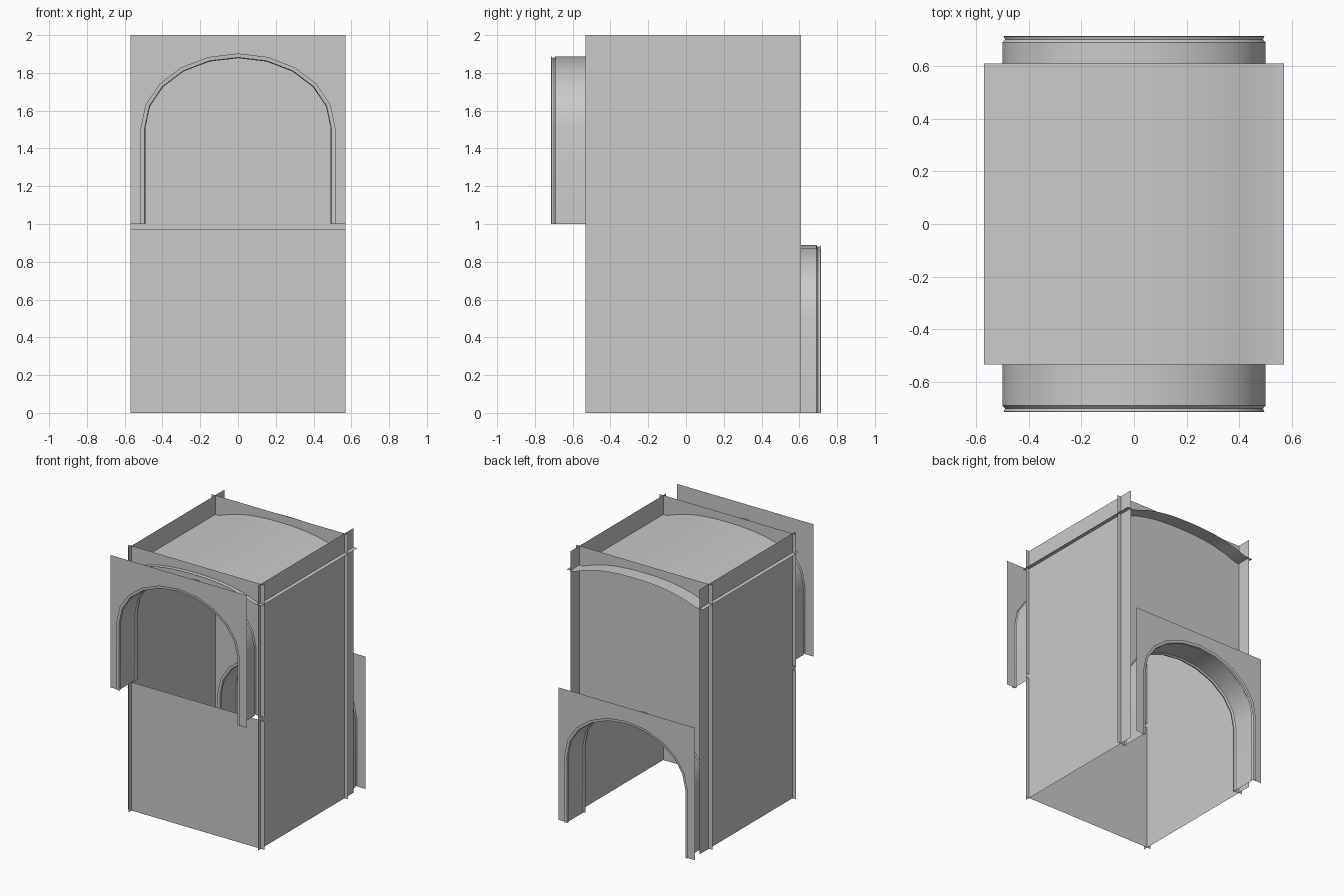
import bpy, bmesh, math

cube = bpy.data.objects.get("Cube")
if cube:
    bpy.data.objects.remove(cube, do_unlink=True)

# Single plain grey for every surface
COLOUR = (0.59, 0.59, 0.59, 1)
grey = bpy.data.materials.new("plain_grey")
grey.use_nodes = True
grey.diffuse_color = COLOUR
grey.node_tree.nodes["Principled BSDF"].inputs["Base Color"].default_value = COLOUR

HALF = 0.57                # half width of the front and back sheets
SIDE = 0.54                # side wall planes
ENDS = (-0.533, 0.61)      # side walls and ceiling run past the end walls
END_WALL = 0.5             # front and back wall planes
PLATE = 0.705              # outer door plates
ARCH_STEPS = 10


def make(name, loops, smooth=False):
    """One n-gon from a single loop, or a strip of quads bridging several."""
    bm = bmesh.new()
    rows = [[bm.verts.new(p) for p in loop] for loop in loops]
    if len(rows) == 1:
        bm.faces.new(rows[0])
    for a, b in zip(rows, rows[1:]):
        for i in range(len(a) - 1):
            bm.faces.new((a[i], a[i + 1], b[i + 1], b[i]))
    mesh = bpy.data.meshes.new(name)
    bm.to_mesh(mesh)
    bm.free()
    mesh.materials.append(grey)
    obj = bpy.data.objects.new(name, mesh)
    bpy.context.collection.objects.link(obj)
    if smooth:
        bpy.ops.object.select_all(action='DESELECT')
        obj.select_set(True)
        bpy.context.view_layer.objects.active = obj
        bpy.ops.object.shade_smooth_by_angle(angle=math.radians(30))


def arch(half, base, y):
    """Door outline: straight jambs below a half ellipse."""
    spring, rise = base + 0.51, half - 0.122
    pts = [(-half, y, base)]
    for i in range(ARCH_STEPS + 1):
        t = math.pi * (1 - i / ARCH_STEPS)
        pts.append((half * math.cos(t), y, spring + rise * math.sin(t)))
    return pts + [(half, y, base)]


def panel(name, y, low, high):
    make(name, [[(-HALF, y, low), (HALF, y, low), (HALF, y, high), (-HALF, y, high)]])


def door_panel(name, y, base):
    outline = arch(0.5, base, y)
    outline += [(HALF, y, base), (HALF, y, base + 1), (-HALF, y, base + 1), (-HALF, y, base)]
    make(name, [outline])


def doorway(side, sign, base):
    """Outer plate, arched wall and the flared lining joining them."""
    door_panel(side + "_door_plate", sign * PLATE, base)
    door_panel(side + "_arched_wall", sign * END_WALL, base)
    lip = [(0.515, 0.01), (0.494, 0.008), (0.49, -0.005), (0.5, -0.015)]
    rows = [(r, sign * (PLATE + d)) for r, d in lip]
    rows += [(r, sign * (END_WALL - d)) for r, d in reversed(lip)]
    make(side + "_door_lining", [arch(r, base, y) for r, y in rows], smooth=True)


# Upper front doorway and lower back doorway
doorway("front", -1, 1)
doorway("back", 1, 0)

# Solid walls
panel("front_lower_wall", -END_WALL, 0, 0.97)
panel("back_upper_wall", END_WALL, 1, 2)
y0, y1 = ENDS
for name, x in (("left_wall", SIDE), ("right_wall", -SIDE)):
    make(name, [[(x, y0, 0), (x, y1, 0), (x, y1, 2), (x, y0, 2)]])

# Shallow vaulted ceiling with flat edge strips
section = [(-HALF, 1.855)]
for i in range(ARCH_STEPS + 1):
    t = 2 * i / ARCH_STEPS - 1
    section.append((0.51 * t, 1.855 + 0.085 * (1 - abs(t) ** 2.5)))
section.append((HALF, 1.855))
make("vaulted_ceiling", [[(x, y, z) for x, z in section] for y in ENDS], smooth=True)
